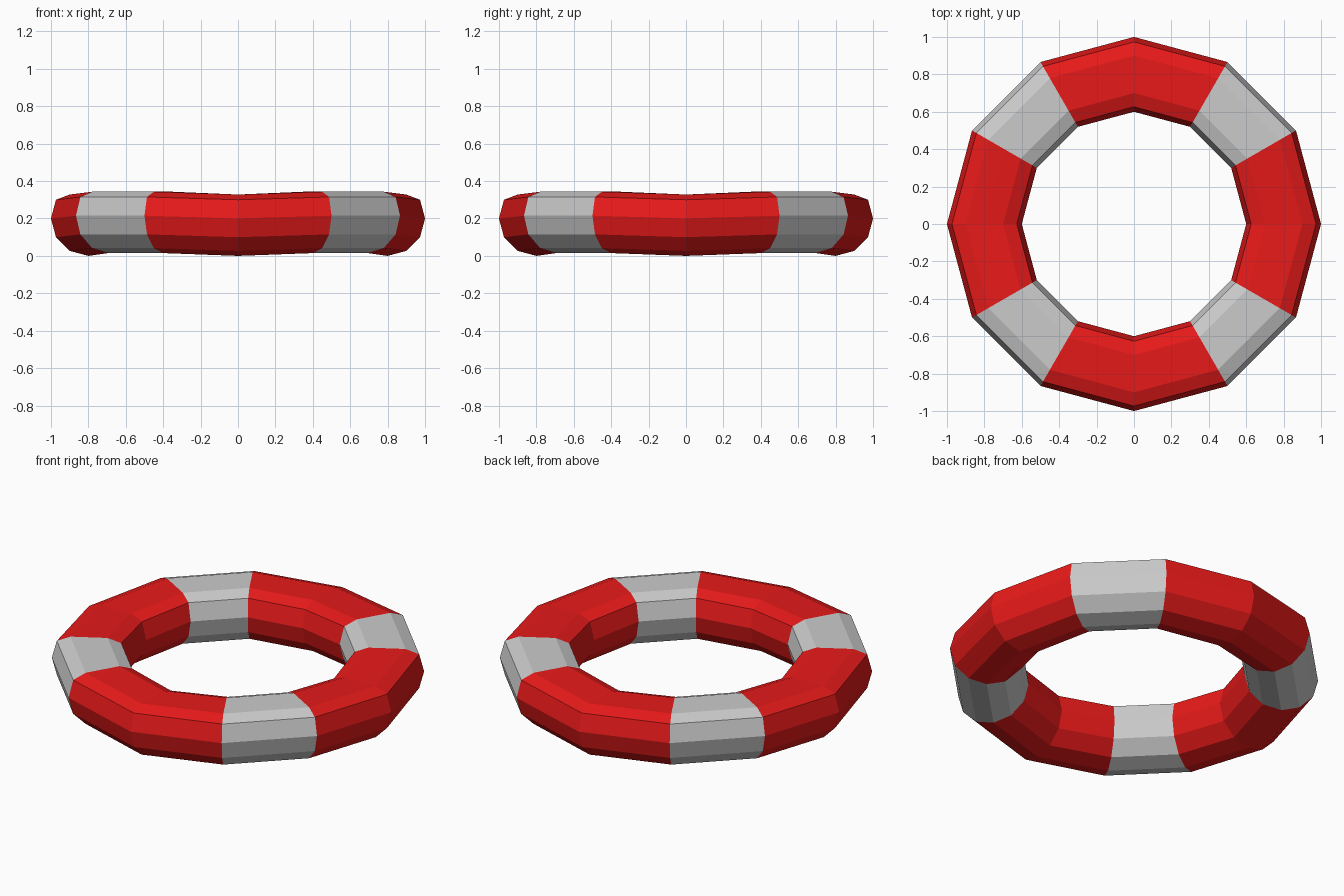
import bpy
from math import cos, sin, pi, radians

if "Cube" in bpy.data.objects:
    bpy.data.objects.remove(bpy.data.objects["Cube"])

# Ring cross-section: twelve-sided circle with a flattened top
PROFILE = []
for i in range(12):
    a = i * pi / 6
    PROFILE.append((0.8 + 0.2 * cos(a), min(0.2 + 0.2 * sin(a), 0.328)))

red = bpy.data.materials.new("red")
red.diffuse_color = (0.8, 0.01, 0.01, 1)
red.use_nodes = True
red.node_tree.nodes["Principled BSDF"].inputs["Base Color"].default_value = red.diffuse_color


def ring_section(name, angles, material=None):
    """Sweep the cross-section through the given angles (degrees)."""
    verts, faces = [], []
    n = len(PROFILE)
    for deg in angles:
        t = radians(deg)
        # quarter stations sit slightly lower than the band edges
        lift = 0.0 if deg % 90 == 0 else 0.015
        verts += [(r * cos(t), r * sin(t), z + lift) for r, z in PROFILE]
    for s in range(len(angles) - 1):
        for i in range(n):
            j = (i + 1) % n
            faces.append((s * n + i, (s + 1) * n + i, (s + 1) * n + j, s * n + j))
    # consistent outward winding
    faces = [f[::-1] for f in faces]
    mesh = bpy.data.meshes.new(name)
    mesh.from_pydata(verts, [], faces)
    mesh.update()
    if mesh.polygons[0].normal.dot(mesh.polygons[0].center) < 0:
        mesh.flip_normals()
    if material:
        mesh.materials.append(material)
    obj = bpy.data.objects.new(name, mesh)
    bpy.context.collection.objects.link(obj)
    return obj


# Four red sections alternating with four grey bands
for k in range(4):
    base = 90 * k
    ring_section(f"red_section_{k + 1}", [base - 30, base, base + 30], red)
    ring_section(f"grey_band_{k + 1}", [base + 30, base + 60])
